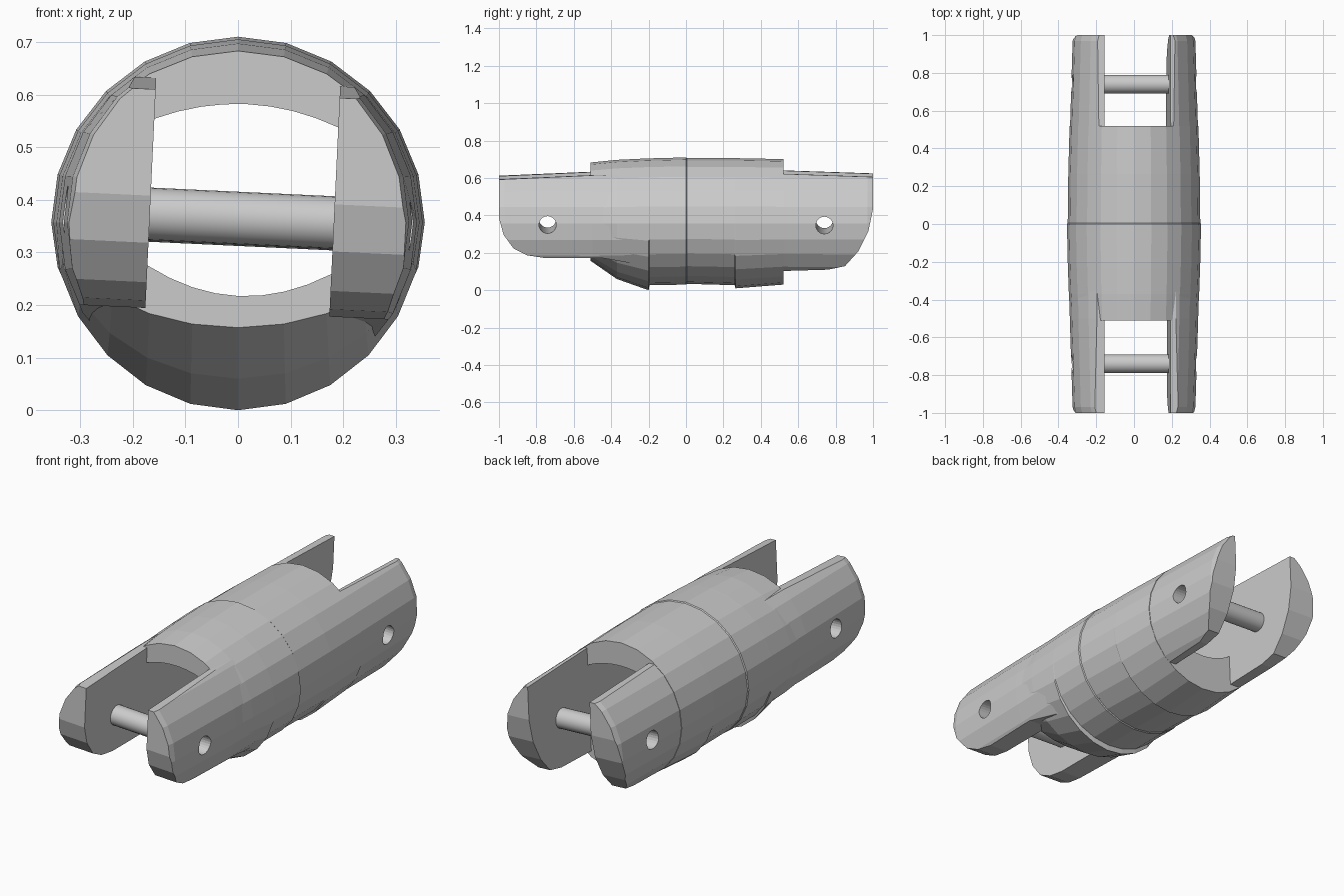
import bpy, bmesh, math
from mathutils import Matrix, Vector

if "Cube" in bpy.data.objects:
    bpy.data.objects.remove(bpy.data.objects["Cube"])

SIDES = 24
MID = 0.357
TILT = math.radians(2.7)          # slot and pins are rolled slightly about the long axis
PIVOT = Vector((0.007, 0, 0.36))
ROLL = Matrix.Translation(PIVOT) @ Matrix.Rotation(TILT, 4, 'Y') @ Matrix.Translation(-PIVOT)


def finish(bm, name, roll=False):
    bmesh.ops.recalc_face_normals(bm, faces=bm.faces[:])
    me = bpy.data.meshes.new(name)
    bm.to_mesh(me)
    bm.free()
    if roll:
        me.transform(ROLL)
    ob = bpy.data.objects.new(name, me)
    bpy.context.collection.objects.link(ob)
    return ob


def bridge(rows, name, roll=False):
    """Closed solid from a list of rings of points."""
    bm = bmesh.new()
    rings = [[bm.verts.new(p) for p in row] for row in rows]
    n = len(rings[0])
    for a, b in zip(rings, rings[1:]):
        for i in range(n):
            j = (i + 1) % n
            bm.faces.new((a[i], a[j], b[j], b[i]))
    bm.faces.new(rings[0])
    bm.faces.new(rings[-1])
    return finish(bm, name, roll)


def barrel(stations, name):
    """Loft along y: (y, half width, top z, bottom z)."""
    rows = []
    for y, rx, top, bot in stations:
        row = []
        for i in range(SIDES):
            a = 2 * math.pi * i / SIDES
            s = math.sin(a)
            rz = top - MID if s > 0 else MID - bot
            row.append((rx * math.cos(a), y, MID + rz * s))
        rows.append(row)
    return bridge(rows, name)


def boolean(ob, cutter, op):
    m = ob.modifiers.new("cut", 'BOOLEAN')
    m.operation, m.object, m.solver = op, cutter, 'EXACT'
    bpy.context.view_layer.objects.active = ob
    bpy.ops.object.modifier_apply(modifier=m.name)
    bpy.data.objects.remove(cutter)


def circle_x(x, y, z, r, n=24):
    return [(x, y + r * math.cos(2 * math.pi * i / n), z + r * math.sin(2 * math.pi * i / n))
            for i in range(n)]


# Central swivel barrel, chamfered underneath at the front, shallow recess below
body = barrel([(-0.51, 0.337, 0.683, 0.157), (-0.37, 0.345, 0.697, 0.06),
               (-0.20, 0.351, 0.705, 0.0), (-0.195, 0.351, 0.705, 0.027),
               (0.0, 0.355, 0.71, 0.03), (0.005, 0.351, 0.706, 0.034),
               (0.26, 0.348, 0.706, 0.027), (0.265, 0.348, 0.706, 0.01),
               (0.52, 0.341, 0.701, 0.03)], "swivel_barrel")

# Tunnel through the barrel: flat sides, arched top and bottom
W = 0.175
arch = [W * (i / 4 - 1) for i in range(9)]
section = [(x, 0.582 - 0.036 * (x / W) ** 2) for x in arch]
section += [(x, 0.217 + 0.05 * (x / W) ** 2) for x in reversed(arch)]
tunnel = bridge([[(x + PIVOT.x, y, z) for x, z in section] for y in (-0.8, 0.8)],
                "tunnel_cutter", True)
boolean(body, tunnel, 'DIFFERENCE')

# Fork cheeks: full length barrel trimmed to the side profile
cheeks = barrel([(-1.0, 0.317, 0.69, 0.03), (-0.97, 0.325, 0.695, 0.02),
                 (-0.5, 0.34, 0.70, 0.01), (0, 0.346, 0.70, 0.03),
                 (0.5, 0.339, 0.70, 0.03), (0.97, 0.325, 0.695, 0.025),
                 (1.0, 0.317, 0.69, 0.03)], "fork_cheeks")
side = [(-1.0, 0.602), (-1.0, 0.40), (-0.975, 0.31), (-0.92, 0.235), (-0.85, 0.2),
        (-0.76, 0.186), (-0.45, 0.186), (-0.2, 0.14), (0.1, 0.12), (0.5, 0.112),
        (0.76, 0.12), (0.85, 0.14), (0.92, 0.22), (0.975, 0.33), (1.0, 0.45),
        (1.0, 0.615), (0.5, 0.632), (-0.5, 0.624)]
trim = bridge([[(x, y * 1.0001, z) for y, z in side] for x in (-0.6, 0.6)], "trim_cutter", True)
boolean(cheeks, trim, 'INTERSECT')
slot = bridge([[(PIVOT.x - W, y, -1), (PIVOT.x + W, y, -1), (PIVOT.x + W, y, 2),
                (PIVOT.x - W, y, 2)] for y in (-1.5, 1.5)], "slot_cutter", True)
boolean(cheeks, slot, 'DIFFERENCE')

# Hollow cross pins and the holes they open into
for name, y, z in (("front_pin", -0.74, 0.365), ("rear_pin", 0.74, 0.362)):
    hole = bridge([circle_x(x, y, z, 0.046) for x in (-0.6, 0.6)], "hole_cutter", True)
    boolean(cheeks, hole, 'DIFFERENCE')
    pin = bridge([circle_x(PIVOT.x + x, y, z, 0.05) for x in (-0.18, 0.18)], name, True)
    bore = bridge([circle_x(x, y, z, 0.046) for x in (-0.6, 0.6)], "bore_cutter", True)
    boolean(pin, bore, 'DIFFERENCE')
    bpy.ops.object.select_all(action='DESELECT')
    pin.select_set(True)
    bpy.context.view_layer.objects.active = pin
    bpy.ops.object.shade_smooth_by_angle(angle=math.radians(30))
